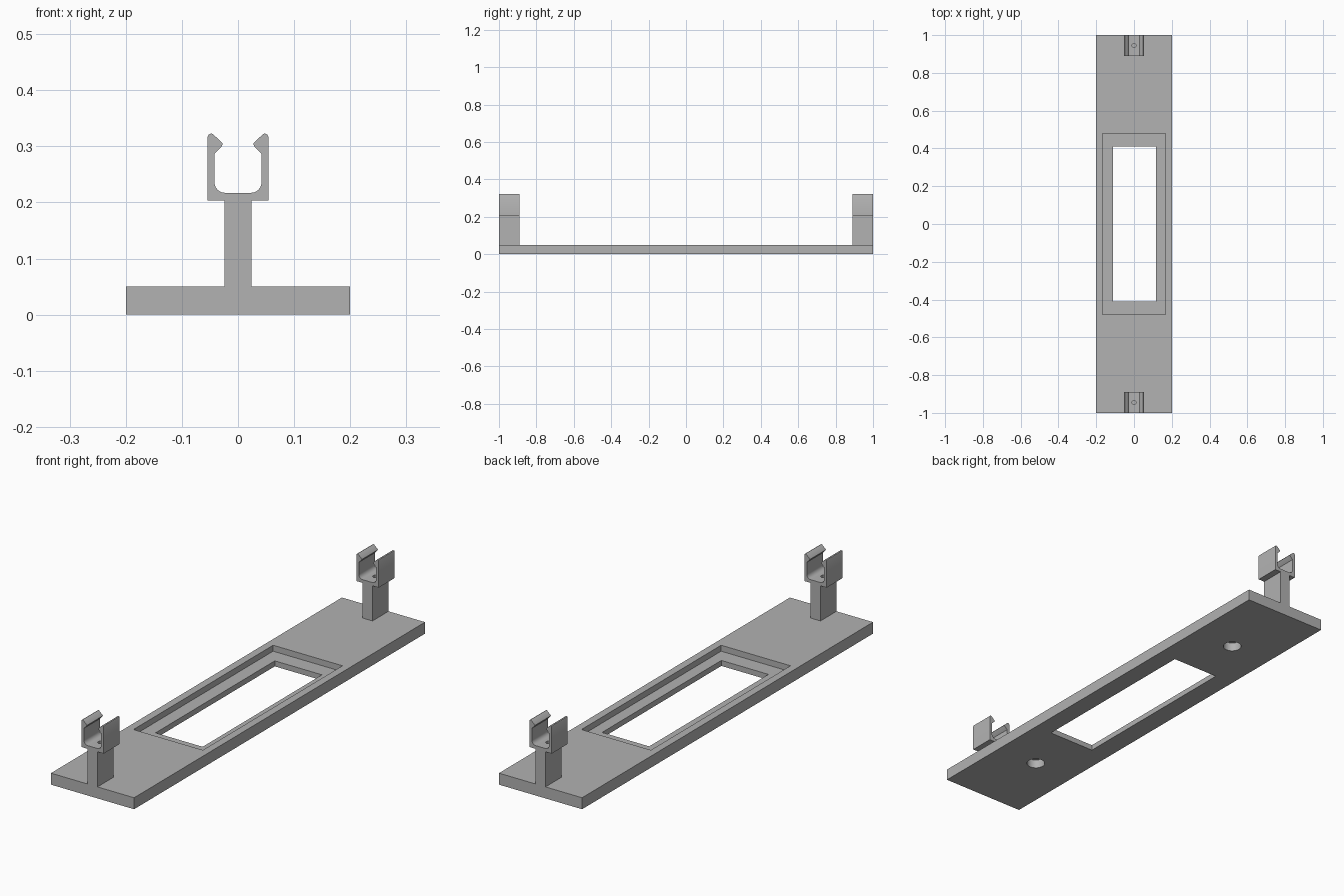
import bpy, bmesh
from math import cos, sin, pi, radians

cube = bpy.data.objects.get("Cube")
if cube:
    bpy.data.objects.remove(cube)

GREY = (0.445, 0.445, 0.445, 1)
grey = bpy.data.materials.new("plain grey")
grey.use_nodes = True
grey.diffuse_color = GREY
grey.node_tree.nodes["Principled BSDF"].inputs["Base Color"].default_value = GREY


def finish(name, bm):
    bmesh.ops.recalc_face_normals(bm, faces=bm.faces)
    mesh = bpy.data.meshes.new(name)
    bm.to_mesh(mesh)
    bm.free()
    mesh.materials.append(grey)
    obj = bpy.data.objects.new(name, mesh)
    bpy.context.collection.objects.link(obj)
    return obj


def box(name, x0, x1, y0, y1, z0, z1):
    bm = bmesh.new()
    bmesh.ops.create_cube(bm, size=1)
    for v in bm.verts:
        v.co = (x1 if v.co.x > 0 else x0, y1 if v.co.y > 0 else y0, z1 if v.co.z > 0 else z0)
    return finish(name, bm)


def cylinder(name, y, r, z0, z1, sides):
    bm = bmesh.new()
    bmesh.ops.create_cone(bm, cap_ends=True, segments=sides, radius1=r, radius2=r, depth=z1 - z0)
    bmesh.ops.translate(bm, verts=bm.verts, vec=(0, y, (z0 + z1) / 2))
    return finish(name, bm)


def select(obj):
    bpy.ops.object.select_all(action='DESELECT')
    obj.select_set(True)
    bpy.context.view_layer.objects.active = obj


def cut(obj, cutter):
    cutter.hide_render = True
    mod = obj.modifiers.new("cut", 'BOOLEAN')
    mod.operation, mod.solver, mod.object = 'DIFFERENCE', 'EXACT', cutter
    select(obj)
    bpy.ops.object.modifier_apply(modifier=mod.name)
    bpy.data.objects.remove(cutter)


def smooth(obj):
    select(obj)
    bpy.ops.object.shade_smooth_by_angle(angle=radians(35))


# Base plate with a stepped window and two blind holes underneath
plate = box("base_plate", -0.2, 0.2, -1, 1, 0, 0.05)
cut(plate, box("recess_cutter", -0.167, 0.167, -0.48, 0.48, 0.024, 0.1))
cut(plate, box("window_cutter", -0.11, 0.117, -0.41, 0.41, -0.1, 0.1))
for y in (-0.65, 0.65):
    cut(plate, cylinder("hole_cutter", y, 0.038, -0.05, 0.038, 32))
smooth(plate)

# Half outline of post and snap clip: post, outer wall, rounded tip, hook, rounded floor
R = 0.019
half = [(0.024, 0.05), (0.024, 0.203), (0.054, 0.203), (0.054, 0.317),
        (0.052, 0.321), (0.048, 0.323), (0.044, 0.321),
        (0.029, 0.307), (0.027, 0.304), (0.029, 0.3), (0.042, 0.287)]
for i in range(7):
    a = i / 6 * pi / 2
    half.append((0.042 - R + R * cos(a), 0.217 + R - R * sin(a)))
outline = half + [(-x, z) for x, z in reversed(half)]

# A clip post at each end, with a small pilot hole in the clip floor
for name, y0, y1 in (("front_clip_post", -1, -0.89), ("back_clip_post", 0.89, 1)):
    bm = bmesh.new()
    face = bm.faces.new([bm.verts.new((x, y0, z)) for x, z in outline])
    ext = bmesh.ops.extrude_face_region(bm, geom=[face], use_keep_orig=True)
    moved = [g for g in ext["geom"] if isinstance(g, bmesh.types.BMVert)]
    bmesh.ops.translate(bm, verts=moved, vec=(0, y1 - y0, 0))
    post = finish(name, bm)
    cut(post, cylinder("pilot_cutter", (y0 + y1) / 2, 0.012, 0.17, 0.25, 8))
    smooth(post)
